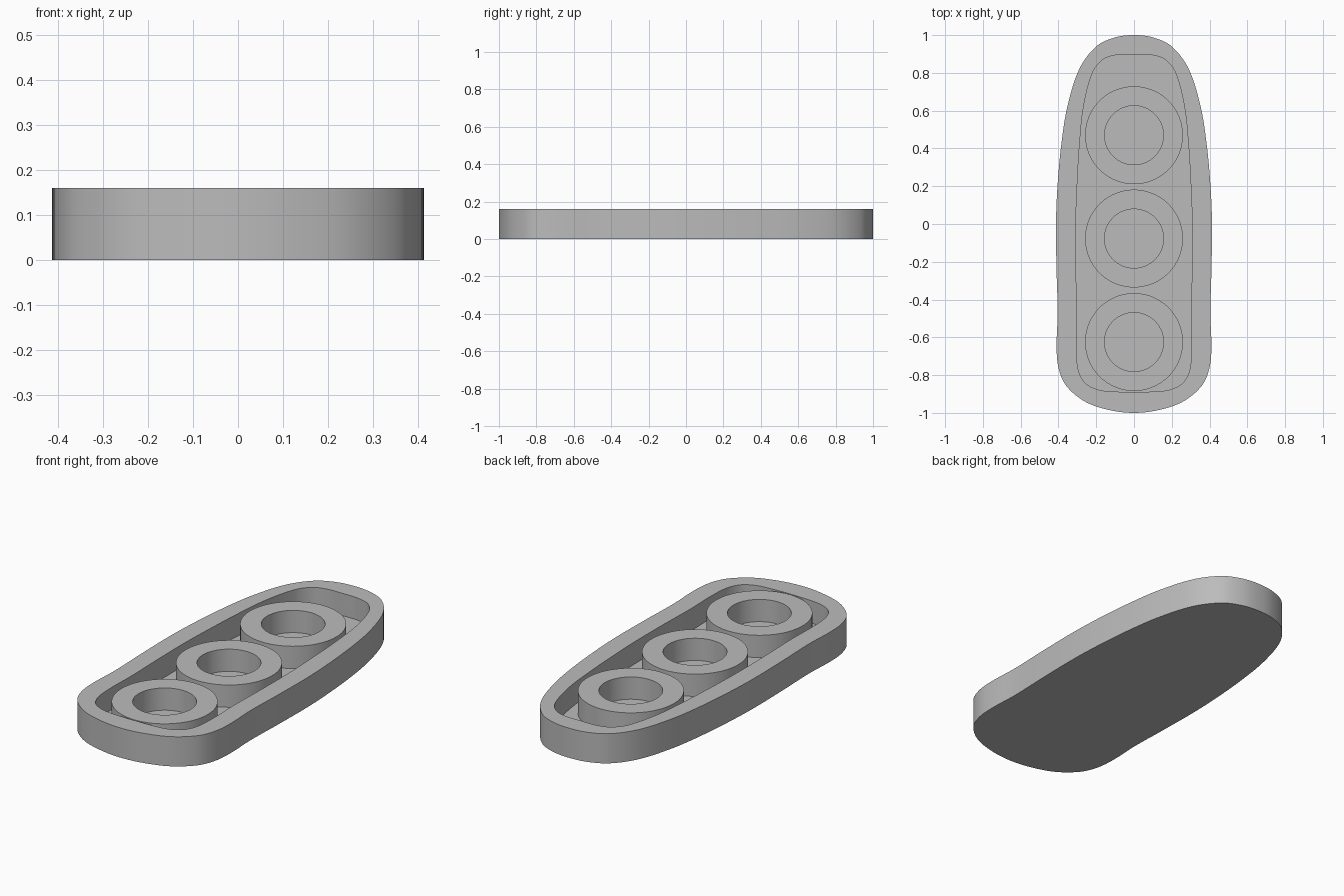
import bpy, bmesh, math
from mathutils import Vector

cube = bpy.data.objects.get("Cube")
if cube:
    bpy.data.objects.remove(cube, do_unlink=True)

HEIGHT, FLOOR = 0.16, 0.04

grey = bpy.data.materials.new("plain grey")
grey.use_nodes = True
colour = (0.5, 0.5, 0.5, 1)
grey.diffuse_color = colour
grey.node_tree.nodes["Principled BSDF"].inputs["Base Color"].default_value = colour


def smooth_outline(half, steps=8):
    """Mirror a half outline (front to back on +x) and round it with a closed spline."""
    pts = [Vector(p) for p in half]
    pts += [Vector((-p.x, p.y)) for p in reversed(pts[1:-1])]
    n, out = len(pts), []
    for i in range(n):
        a, b, c, d = (pts[(i + k) % n] for k in (-1, 0, 1, 2))
        # tangents scaled to the uneven point spacing
        ab, bc, cd = (b - a).length, (c - b).length, (d - c).length
        m1 = (c - a) * bc / (ab + bc)
        m2 = (d - b) * bc / (bc + cd)
        for s in range(steps):
            t = s / steps
            out.append(b * (2*t**3 - 3*t**2 + 1) + m1 * (t**3 - 2*t**2 + t)
                       + c * (3*t**2 - 2*t**3) + m2 * (t**3 - t**2))
    return out


def circle(y, r, n=96):
    return [Vector((r * math.sin(2*math.pi*i/n), y - r * math.cos(2*math.pi*i/n)))
            for i in range(n)]


def build(name, levels, cap_first=False, cap_last=False):
    """Bridge a chain of equal-count outlines, each given as (outline, z)."""
    bm = bmesh.new()
    loops = [[bm.verts.new((p.x, p.y, z)) for p in outline] for outline, z in levels]
    for low, high in zip(loops, loops[1:]):
        n = len(low)
        for i in range(n):
            j = (i + 1) % n
            bm.faces.new((low[i], low[j], high[j], high[i]))
    if cap_first:
        bm.faces.new(list(reversed(loops[0])))
    if cap_last:
        bm.faces.new(loops[-1])
    mesh = bpy.data.meshes.new(name)
    bm.to_mesh(mesh)
    bm.free()
    mesh.materials.append(grey)
    obj = bpy.data.objects.new(name, mesh)
    bpy.context.collection.objects.link(obj)
    bpy.ops.object.select_all(action="DESELECT")
    obj.select_set(True)
    bpy.context.view_layer.objects.active = obj
    bpy.ops.object.shade_smooth_by_angle(angle=math.radians(30))
    return obj


# Tray: outer wall, flat rim, inner wall and floor
outer = smooth_outline([
    (0, -1), (0.13, -0.985), (0.26, -0.94), (0.36, -0.855), (0.4, -0.76),
    (0.41, -0.65), (0.404, -0.47), (0.41, -0.25), (0.413, 0), (0.405, 0.2),
    (0.385, 0.42), (0.353, 0.62), (0.29, 0.82), (0.2, 0.94), (0.1, 0.988), (0, 1)])
inner = smooth_outline([
    (0, -0.89), (0.1, -0.887), (0.19, -0.877), (0.26, -0.84), (0.295, -0.77),
    (0.305, -0.65), (0.302, -0.47), (0.307, -0.25), (0.308, 0), (0.301, 0.2),
    (0.288, 0.42), (0.267, 0.62), (0.22, 0.8), (0.165, 0.87), (0.09, 0.895), (0, 0.897)])
build("tray", [(outer, 0), (outer, HEIGHT), (inner, HEIGHT), (inner, FLOOR)],
      cap_first=True, cap_last=True)

# Three upright rings standing on the tray floor
for place, y in (("front", -0.625), ("middle", -0.077), ("back", 0.47)):
    wide, narrow = circle(y, 0.259), circle(y, 0.156)
    build(place + "_ring", [(wide, FLOOR), (wide, HEIGHT), (narrow, HEIGHT), (narrow, FLOOR)])
